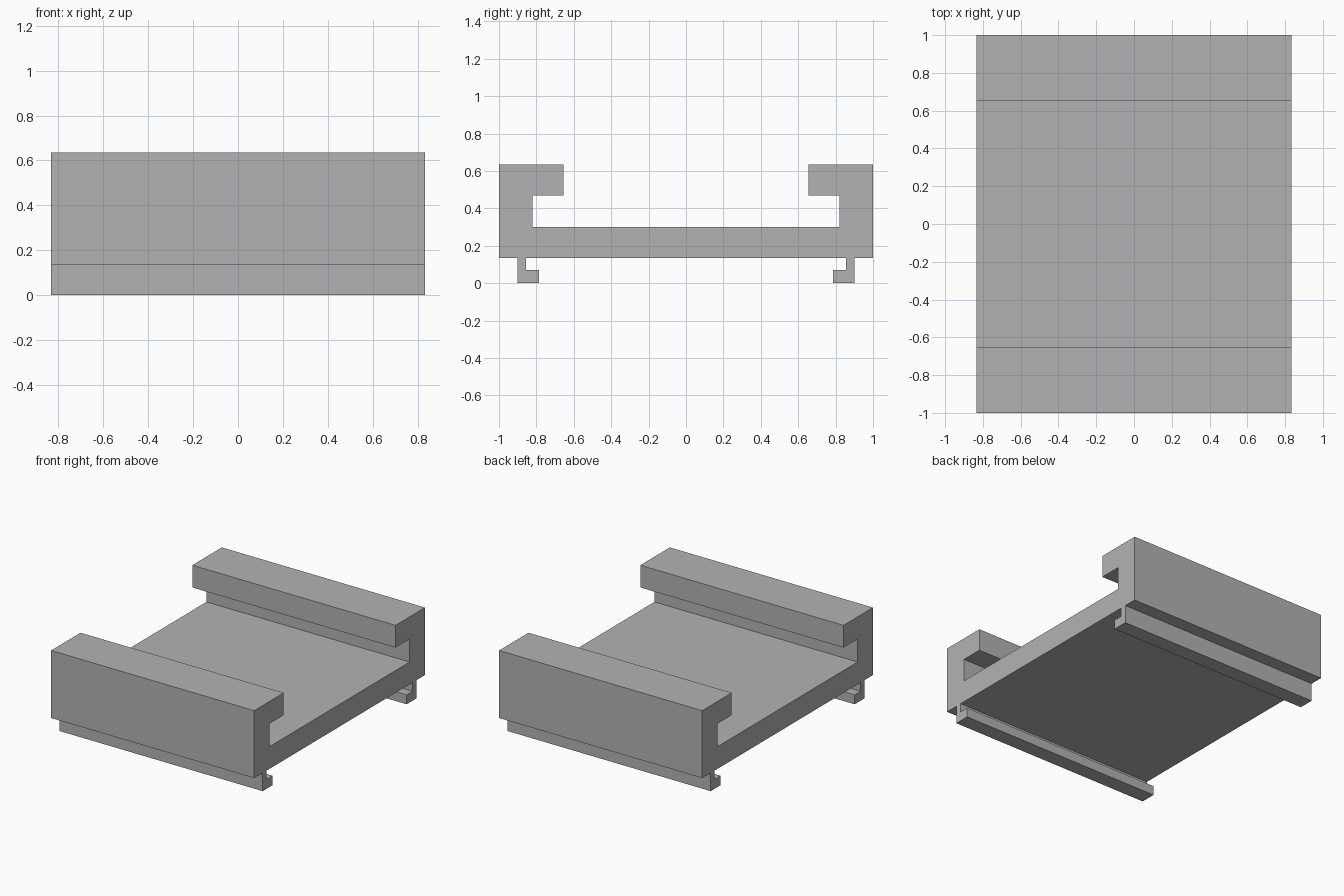
import bpy
import bmesh

cube = bpy.data.objects.get("Cube")
if cube:
    bpy.data.objects.remove(cube, do_unlink=True)

HALF_LENGTH = 0.833

# Single grey finish
grey = bpy.data.materials.new("plain grey")
grey.use_nodes = True
colour = (0.45, 0.45, 0.45, 1)
grey.diffuse_color = colour
grey.node_tree.nodes["Principled BSDF"].inputs["Base Color"].default_value = colour

# Half cross-section (y, z), from the underside centre around to the floor centre
half = [
    (0.855, 0.135), (0.855, 0.07), (0.785, 0.07), (0.785, 0), (0.9, 0), (0.9, 0.135),  # hooked rail
    (1, 0.135), (1, 0.635),                                # outer wall
    (0.655, 0.635), (0.655, 0.47), (0.82, 0.47),           # overhanging lip
    (0.82, 0.3),                                           # floor corner
]
profile = half + [(-y, z) for y, z in reversed(half)]

# Extrude the closed section along x
bm = bmesh.new()
section = bm.faces.new([bm.verts.new((-HALF_LENGTH, y, z)) for y, z in profile])
extruded = bmesh.ops.extrude_face_region(bm, geom=[section], use_keep_orig=True)
moved = [g for g in extruded["geom"] if isinstance(g, bmesh.types.BMVert)]
bmesh.ops.translate(bm, verts=moved, vec=(2 * HALF_LENGTH, 0, 0))
bmesh.ops.recalc_face_normals(bm, faces=bm.faces)

mesh = bpy.data.meshes.new("channel_bracket")
bm.to_mesh(mesh)
bm.free()
mesh.materials.append(grey)
bracket = bpy.data.objects.new("channel_bracket", mesh)
bpy.context.collection.objects.link(bracket)
